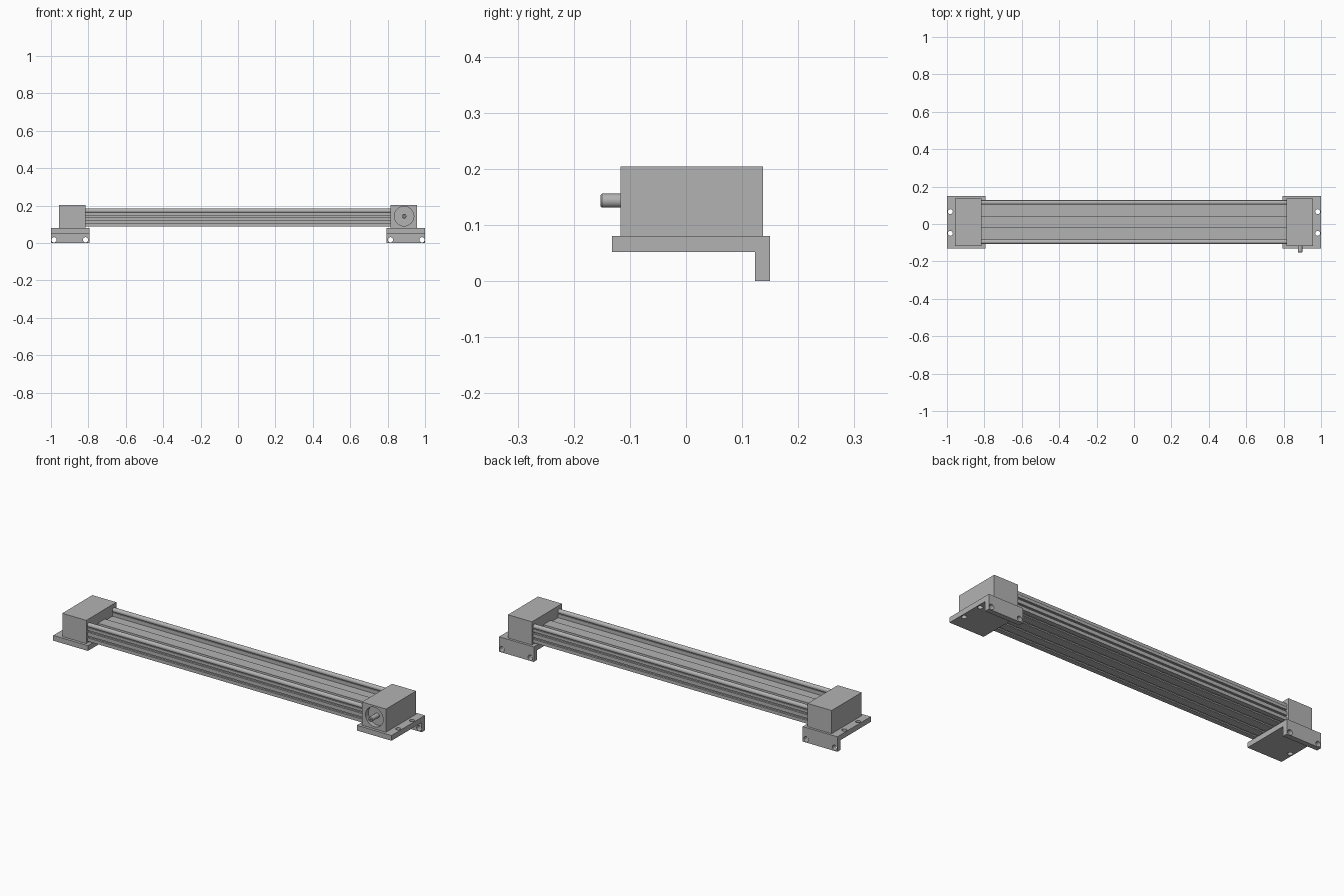
import bpy
import math

cube = bpy.data.objects.get("Cube")
if cube:
    bpy.data.objects.remove(cube, do_unlink=True)

GREY = (0.45, 0.45, 0.45, 1)
metal = bpy.data.materials.new("grey_metal")
metal.use_nodes = True
metal.diffuse_color = GREY
metal.node_tree.nodes["Principled BSDF"].inputs["Base Color"].default_value = GREY

MID_Y = 0.01       # centre line of the beam
BEAM_X = 0.82      # half length of the beam


def finish(obj, name):
    obj.name = name
    obj.data.materials.clear()
    obj.data.materials.append(metal)
    return obj


def extrude(name, points, axis, start, end):
    """Extrude a closed 2D outline along x (points are y, z) or y (points are x, z)."""
    n = len(points)
    if axis == "x":
        verts = [(d, a, b) for d in (start, end) for a, b in points]
    else:
        verts = [(a, d, b) for d in (start, end) for a, b in points]
    faces = [tuple(range(n)), tuple(range(n, 2 * n))]
    faces += [(i, (i + 1) % n, n + (i + 1) % n, n + i) for i in range(n)]
    mesh = bpy.data.meshes.new(name)
    mesh.from_pydata(verts, [], faces)
    obj = bpy.data.objects.new(name, mesh)
    bpy.context.collection.objects.link(obj)
    bpy.ops.object.select_all(action="DESELECT")
    bpy.context.view_layer.objects.active = obj
    obj.select_set(True)
    bpy.ops.object.mode_set(mode="EDIT")
    bpy.ops.mesh.select_all(action="SELECT")
    bpy.ops.mesh.normals_make_consistent(inside=False)
    bpy.ops.object.mode_set(mode="OBJECT")
    return finish(obj, name)


def cylinder(name, centre, radius, length, axis):
    turn = {"x": (0, math.pi / 2, 0), "y": (math.pi / 2, 0, 0), "z": (0, 0, 0)}[axis]
    bpy.ops.mesh.primitive_cylinder_add(vertices=32, radius=radius, depth=length,
                                        location=centre, rotation=turn)
    return finish(bpy.context.object, name)


def smooth(obj):
    bpy.ops.object.select_all(action="DESELECT")
    obj.select_set(True)
    bpy.context.view_layer.objects.active = obj
    bpy.ops.object.shade_smooth_by_angle(angle=math.radians(35))


def drill(obj, centre, radius, length, axis):
    """Cut a round hole and discard the cutter."""
    cutter = cylinder("hole_cutter", centre, radius, length, axis)
    cutter.hide_render = True
    mod = obj.modifiers.new("hole", "BOOLEAN")
    mod.operation = "DIFFERENCE"
    mod.solver = "EXACT"
    mod.object = cutter
    bpy.context.view_layer.objects.active = obj
    bpy.ops.object.modifier_apply(modifier=mod.name)
    bpy.data.objects.remove(cutter, do_unlink=True)


def box(name, x0, x1, y0, y1, z0, z1):
    return extrude(name, [(y0, z0), (y1, z0), (y1, z1), (y0, z1)], "x", x0, x1)


# Slotted beam: half section from the bottom centre round to the top centre
BOTTOM, SIDE = 0.089, 0.117
half = [(0, BOTTOM)]
for u in (0.03, 0.085):          # undercut slots in the underside
    half += [(u - 0.006, BOTTOM), (u - 0.006, 0.096), (u - 0.012, 0.096),
             (u - 0.012, 0.106), (u + 0.012, 0.106), (u + 0.012, 0.096),
             (u + 0.006, 0.096), (u + 0.006, BOTTOM)]
half += [(SIDE, BOTTOM)]
for z in (0.107, 0.137):         # grooves along the side
    half += [(SIDE, z), (SIDE - 0.01, z), (SIDE - 0.01, z + 0.01), (SIDE, z + 0.01)]
half += [(SIDE, 0.162), (0.094, 0.162), (0.094, 0.142),
         (0.03, 0.142), (0.03, 0.152), (0, 0.152)]
section = [(MID_Y + u, z) for u, z in half]
section += [(MID_Y - u, z) for u, z in reversed(half[1:-1])]
extrude("slotted_beam", section, "x", -BEAM_X, BEAM_X)

# Round guide rails along both top edges
for name, side in (("front_rail", -1), ("back_rail", 1)):
    smooth(cylinder(name, (0, MID_Y + side * 0.105, 0.172), 0.012, 2 * BEAM_X, "x"))

# End housings and angle brackets
SHAFT_X, SHAFT_Z = 0.888, 0.143
for end, s in (("left", 1), ("right", -1)):
    xs = sorted((s * 0.815, s * 0.957))
    housing = box(end + "_end_housing", *xs, -0.117, 0.137, 0.08, 0.204)
    if s == 1:
        drill(housing, (SHAFT_X, -0.117, SHAFT_Z), 0.052, 0.05, "y")
    smooth(housing)

    angle = [(-0.132, 0.052), (0.123, 0.052), (0.123, 0), (0.15, 0),
             (0.15, 0.08), (-0.132, 0.08)]
    bracket = extrude(end + "_angle_bracket", angle, "x", *sorted((s * 0.795, s)))
    for y in (-0.05, 0.066):
        drill(bracket, (s * 0.982, y, 0.066), 0.013, 0.1, "z")
    for x in (0.815, 0.984):
        drill(bracket, (s * x, 0.136, 0.017), 0.014, 0.1, "y")
    smooth(bracket)

# Drive shaft with a chamfered tip and centre hole
shaft = cylinder("drive_shaft", (SHAFT_X, -0.116, SHAFT_Z), 0.0125, 0.072, "y")
bevel = shaft.modifiers.new("chamfer", "BEVEL")
bevel.width = 0.002
bevel.segments = 1
bevel.limit_method = "ANGLE"
bevel.angle_limit = math.radians(60)
bpy.ops.object.modifier_apply(modifier=bevel.name)
drill(shaft, (SHAFT_X, -0.152, SHAFT_Z), 0.004, 0.03, "y")
smooth(shaft)
